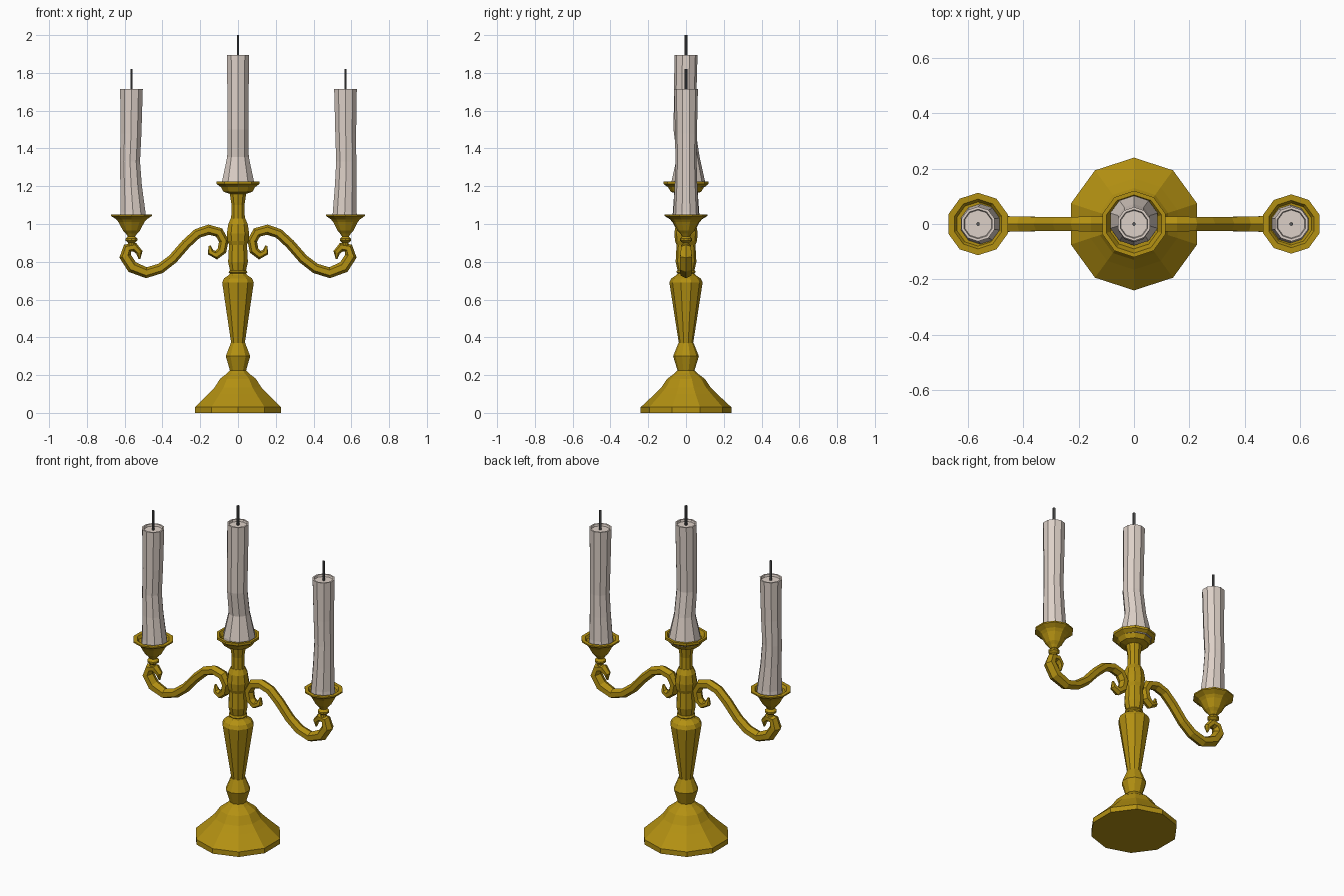
import bpy, bmesh
from math import sin, cos, pi
from mathutils import Vector

cube = bpy.data.objects.get("Cube")
if cube:
    bpy.data.objects.remove(cube, do_unlink=True)


def material(name, colour):
    m = bpy.data.materials.new(name)
    m.use_nodes = True
    m.diffuse_color = (*colour, 1)
    m.node_tree.nodes["Principled BSDF"].inputs["Base Color"].default_value = (*colour, 1)
    return m


gold = material("aged gold", (0.45, 0.28, 0.006))
wax = material("pale wax", (0.72, 0.63, 0.57))
char = material("wick grey", (0.1, 0.1, 0.1))


def skin(name, rings, mat):
    """Join a list of vertex rings into a closed flat-shaded solid."""
    bm = bmesh.new()
    loops = [[bm.verts.new(p) for p in ring] for ring in rings]
    n = len(loops[0])
    for a, b in zip(loops, loops[1:]):
        for i in range(n):
            j = (i + 1) % n
            bm.faces.new((a[i], a[j], b[j], b[i]))
    bm.faces.new(loops[0][::-1])
    bm.faces.new(loops[-1])
    bmesh.ops.recalc_face_normals(bm, faces=bm.faces)
    mesh = bpy.data.meshes.new(name)
    bm.to_mesh(mesh)
    bm.free()
    mesh.materials.append(mat)
    obj = bpy.data.objects.new(name, mesh)
    bpy.context.collection.objects.link(obj)
    return obj


def stack(name, profile, mat, centre=(0, 0), sides=10):
    """Horizontal rings; each entry is radius, height and optional x, y shift."""
    rings = []
    for r, z, *shift in profile:
        dx, dy = shift or (0, 0)
        rings.append([(centre[0] + dx + r * cos(2 * pi * i / sides + pi / 2),
                       centre[1] + dy + r * sin(2 * pi * i / sides + pi / 2), z)
                      for i in range(sides)])
    return skin(name, rings, mat)


def sweep(name, path, mat, side, sides=6):
    """Tube along a path of x, z, radius in the upright plane."""
    rings = []
    for k, (x, z, r) in enumerate(path):
        a, b = path[max(k - 1, 0)], path[min(k + 1, len(path) - 1)]
        t = Vector((b[0] - a[0], 0, b[1] - a[1])).normalized()
        across = Vector((-t.z, 0, t.x))
        ring = []
        for i in range(sides):
            u = 2 * pi * i / sides
            p = Vector((x, 0, z)) + across * r * cos(u) + Vector((0, 1.15 * r * sin(u), 0))
            p.x *= side
            ring.append(p)
        rings.append(ring)
    return skin(name, rings, mat)


def candle(name, profile, centre):
    # The top is slightly hollowed around the wick
    r, z = profile[-1][:2]
    stack(name, profile + [(r * 0.85, z), (r * 0.8, z - 0.012)], wax, centre)
    stack(name + "_wick", [(0.007, z - 0.02), (0.007, z + 0.105)], char, centre, 6)


# Foot, baluster and central cup
stack("foot", [(0.24, 0), (0.24, 0.03), (0.165, 0.10), (0.13, 0.135), (0.10, 0.18),
               (0.06, 0.21), (0.045, 0.225)], gold)
stack("lower_knop", [(0.045, 0.225), (0.068, 0.30), (0.04, 0.37)], gold)
stack("column", [(0.038, 0.37), (0.06, 0.51), (0.088, 0.69), (0.078, 0.712), (0.05, 0.73),
                 (0.045, 0.738), (0.052, 0.745), (0.046, 0.755)], gold)
stack("arm_hub", [(0.045, 0.755), (0.055, 0.80), (0.05, 0.89), (0.058, 0.91), (0.062, 0.95),
                  (0.054, 1.0), (0.04, 1.03)], gold)
stack("neck", [(0.038, 1.03), (0.036, 1.10), (0.046, 1.165)], gold)
stack("centre_cup", [(0.046, 1.16), (0.08, 1.17), (0.095, 1.195), (0.12, 1.212), (0.12, 1.226),
                     (0.105, 1.226), (0.09, 1.20)], gold)
candle("centre_candle", [(0.09, 1.195, 0, 0.012), (0.09, 1.22, 0, 0.012), (0.06, 1.355, 0, 0.012),
                         (0.058, 1.5, 0, -0.008), (0.061, 1.895, 0, 0)], (0, 0))

# Scrolled arm, from the inner curl to the outer curl
arm = [(0.15, 0.885, 0.006), (0.145, 0.85, 0.018), (0.115, 0.835, 0.023), (0.085, 0.86, 0.025),
       (0.075, 0.91, 0.026), (0.10, 0.955, 0.027), (0.155, 0.97, 0.027), (0.215, 0.95, 0.026),
       (0.275, 0.895, 0.026), (0.345, 0.815, 0.026), (0.41, 0.765, 0.027), (0.485, 0.742, 0.029),
       (0.56, 0.772, 0.032), (0.598, 0.83, 0.031), (0.585, 0.872, 0.026), (0.548, 0.878, 0.024),
       (0.522, 0.85, 0.018), (0.522, 0.815, 0.005)]
cup = [(0.022, 0.88), (0.018, 0.9), (0.033, 0.912), (0.033, 0.922), (0.02, 0.934), (0.032, 0.95),
       (0.047, 0.965), (0.072, 1.01), (0.085, 1.025), (0.113, 1.042), (0.113, 1.05),
       (0.09, 1.05), (0.08, 1.035)]

for label, side, x, size in (("left", 1, 0.569, 0.95), ("right", -1, -0.564, 1.0)):
    sweep(label + "_arm", arm, gold, side)
    stack(label + "_cup", [(r * size, z) for r, z in cup], gold, (x, 0))
    # Candles lean a little at their middles
    bend = 0.004 if side > 0 else -0.008
    candle(label + "_candle", [(0.073 * size, 1.035, -bend, 0), (0.07 * size, 1.06, -bend, 0),
                               (0.06, 1.2, bend * 0.2, 0), (0.056, 1.33, bend, 0),
                               (0.058, 1.48, bend * 0.3, 0), (0.063, 1.715, 0, 0)], (x, 0))
